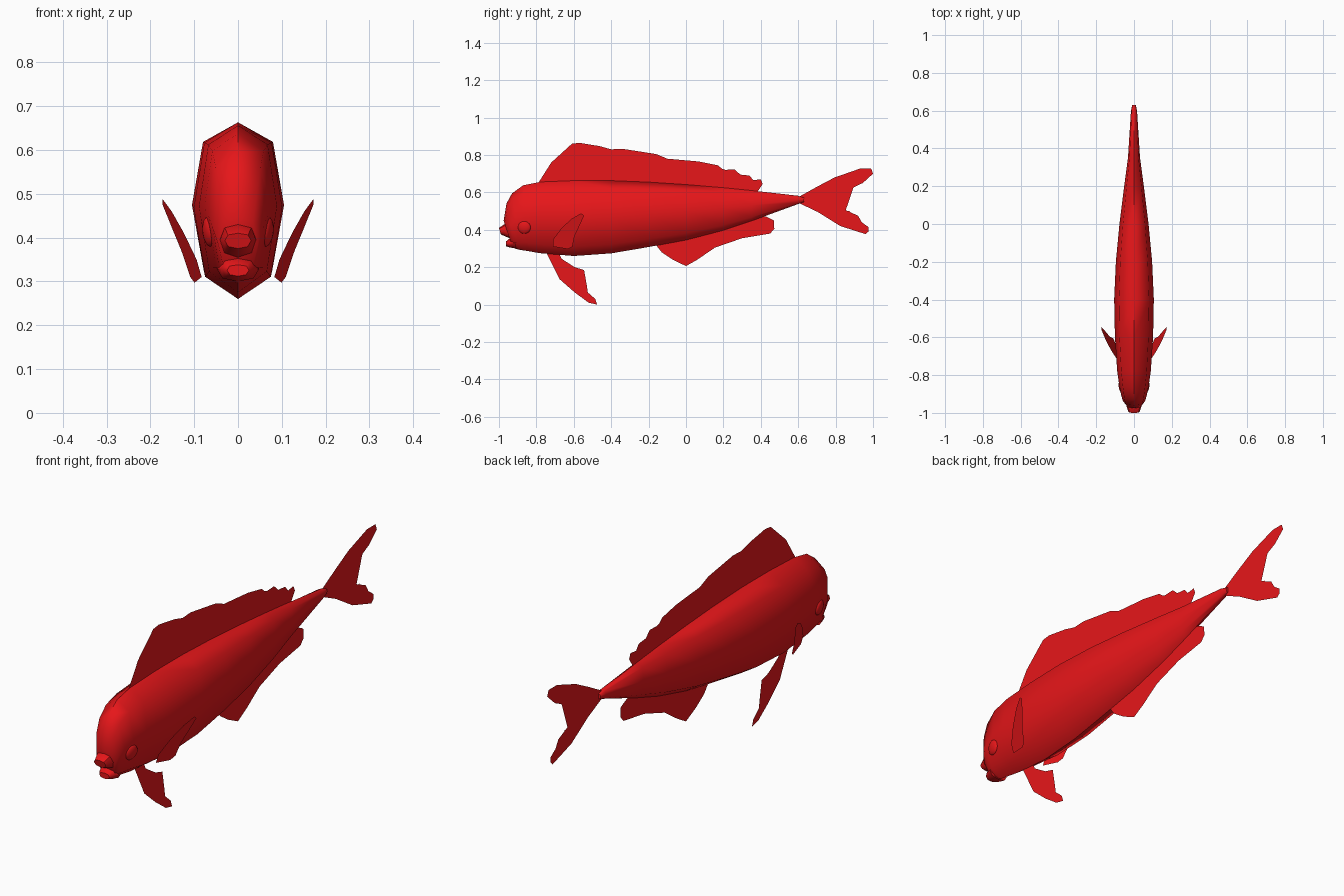
import bpy, bmesh, math

red = bpy.data.materials.new("red")
red.diffuse_color = (0.8, 0.008, 0.01, 1)


def finish(name, bm, smooth=None):
    bmesh.ops.recalc_face_normals(bm, faces=bm.faces)
    me = bpy.data.meshes.new(name)
    bm.to_mesh(me)
    bm.free()
    me.materials.append(red)
    ob = bpy.data.objects.new(name, me)
    bpy.context.collection.objects.link(ob)
    if smooth:
        bpy.ops.object.select_all(action='DESELECT')
        ob.select_set(True)
        bpy.context.view_layer.objects.active = ob
        bpy.ops.object.shade_smooth_by_angle(angle=math.radians(smooth))
    return ob


# Eight-sided cross-section shared by body and lips
HALF = [(0, 1), (0.76, 0.77), (1, 0.03), (0.74, -0.75), (0, -1)]
RING = HALF + [(-x, z) for x, z in HALF[3:0:-1]]


def loft(name, sections, smooth):
    """sections: (y at top, y at bottom, z top, z bottom, half width)"""
    bm = bmesh.new()
    rings = []
    for yt, yb, zt, zb, w in sections:
        ring = []
        for x, k in RING:
            t = (k + 1) / 2
            ring.append(bm.verts.new((x * w, yb + (yt - yb) * t, zb + (zt - zb) * t)))
        rings.append(ring)
    for a, b in zip(rings, rings[1:]):
        for i in range(8):
            j = (i + 1) % 8
            bm.faces.new((a[i], a[j], b[j], b[i]))
    bm.faces.new(rings[0])
    bm.faces.new(rings[-1])
    return finish(name, bm, smooth)


def fin(name, outline, x_of=lambda y, z: 0):
    bm = bmesh.new()
    face = bm.faces.new([bm.verts.new((x_of(y, z), y, z)) for y, z in outline])
    bmesh.ops.triangulate(bm, faces=[face])
    return finish(name, bm)


# Body
loft("body", [
    (-0.975, -0.93, 0.45, 0.315, 0.045),
    (-0.96, -0.915, 0.54, 0.30, 0.058),
    (-0.93, -0.89, 0.595, 0.293, 0.067),
    (-0.87, -0.85, 0.638, 0.287, 0.077),
    (-0.78, -0.78, 0.656, 0.275, 0.089),
    (-0.60, -0.60, 0.663, 0.26, 0.101),
    (-0.40, -0.40, 0.663, 0.274, 0.105),
    (-0.20, -0.20, 0.655, 0.308, 0.096),
    (0.0, 0.0, 0.642, 0.345, 0.077),
    (0.20, 0.20, 0.625, 0.397, 0.052),
    (0.35, 0.35, 0.61, 0.447, 0.032),
    (0.60, 0.60, 0.582, 0.538, 0.016),
    (0.63, 0.63, 0.572, 0.548, 0.010)], 60)

# Lips
loft("upper_lip", [(-0.92, -0.92, 0.43, 0.345, 0.046),
                   (-0.97, -0.96, 0.43, 0.362, 0.040),
                   (-1.0, -0.99, 0.41, 0.375, 0.030)], 50)
loft("lower_lip", [(-0.91, -0.91, 0.355, 0.30, 0.048),
                   (-0.945, -0.945, 0.352, 0.306, 0.038),
                   (-0.962, -0.962, 0.338, 0.312, 0.025)], 50)

# Eyes
for s, side in ((1, "right"), (-1, "left")):
    bpy.ops.mesh.primitive_uv_sphere_add(segments=16, ring_count=10, radius=1,
                                         location=(s * 0.066, -0.865, 0.413),
                                         rotation=(0, s * 0.12, -s * 0.2))
    eye = bpy.context.object
    eye.name = "eye_" + side
    eye.scale = (0.014, 0.035, 0.034)
    eye.data.materials.append(red)
    bpy.ops.object.shade_smooth()

# Dorsal fin
fin("dorsal_fin", [
    (-0.79, 0.65), (-0.72, 0.76), (-0.61, 0.86), (-0.57, 0.865), (-0.53, 0.837),
    (-0.46, 0.847), (-0.40, 0.83), (-0.34, 0.833), (-0.30, 0.815), (-0.16, 0.805),
    (-0.10, 0.78), (0.07, 0.765), (0.12, 0.74), (0.17, 0.745), (0.20, 0.72),
    (0.26, 0.723), (0.29, 0.695), (0.34, 0.69), (0.36, 0.665), (0.40, 0.67),
    (0.41, 0.645), (0.38, 0.60), (0.0, 0.63), (-0.40, 0.65)])

# Anal fin
fin("anal_fin", [
    (-0.17, 0.33), (-0.13, 0.28), (-0.07, 0.24), (0.0, 0.206), (0.06, 0.24), (0.155, 0.305),
    (0.30, 0.355), (0.45, 0.38), (0.472, 0.405), (0.47, 0.45), (0.43, 0.47),
    (0.40, 0.475), (0.20, 0.41), (0.0, 0.355)])

# Pelvic fin
fin("pelvic_fin", [
    (-0.745, 0.275), (-0.675, 0.135), (-0.595, 0.065), (-0.52, 0.01), (-0.475, 0.0),
    (-0.485, 0.03), (-0.525, 0.065), (-0.53, 0.10), (-0.565, 0.125), (-0.54, 0.15),
    (-0.545, 0.185), (-0.595, 0.20), (-0.665, 0.245), (-0.68, 0.275)])

# Forked tail
fin("tail_fin", [
    (0.61, 0.58), (0.70, 0.63), (0.795, 0.68), (0.93, 0.727), (0.99, 0.727), (1.0, 0.70),
    (0.945, 0.65), (0.915, 0.65), (0.885, 0.61), (0.85, 0.605), (0.815, 0.57),
    (0.77, 0.55), (0.80, 0.53), (0.825, 0.497), (0.875, 0.50), (0.89, 0.47),
    (0.92, 0.475), (0.94, 0.44), (0.975, 0.415), (0.975, 0.39), (0.96, 0.377),
    (0.825, 0.42), (0.705, 0.495), (0.61, 0.54)])

# Pectoral fins, flaring outward and back
PECTORAL = [(-0.71, 0.31), (-0.71, 0.35), (-0.665, 0.41), (-0.61, 0.46), (-0.56, 0.488),
            (-0.545, 0.475), (-0.575, 0.41), (-0.595, 0.37), (-0.607, 0.31), (-0.63, 0.297)]
for s, side in ((1, "right"), (-1, "left")):
    fin("pectoral_fin_" + side, PECTORAL,
        lambda y, z, s=s: s * (0.083 + 0.25 * (y + 0.71) + 0.29 * (z - 0.31)))
